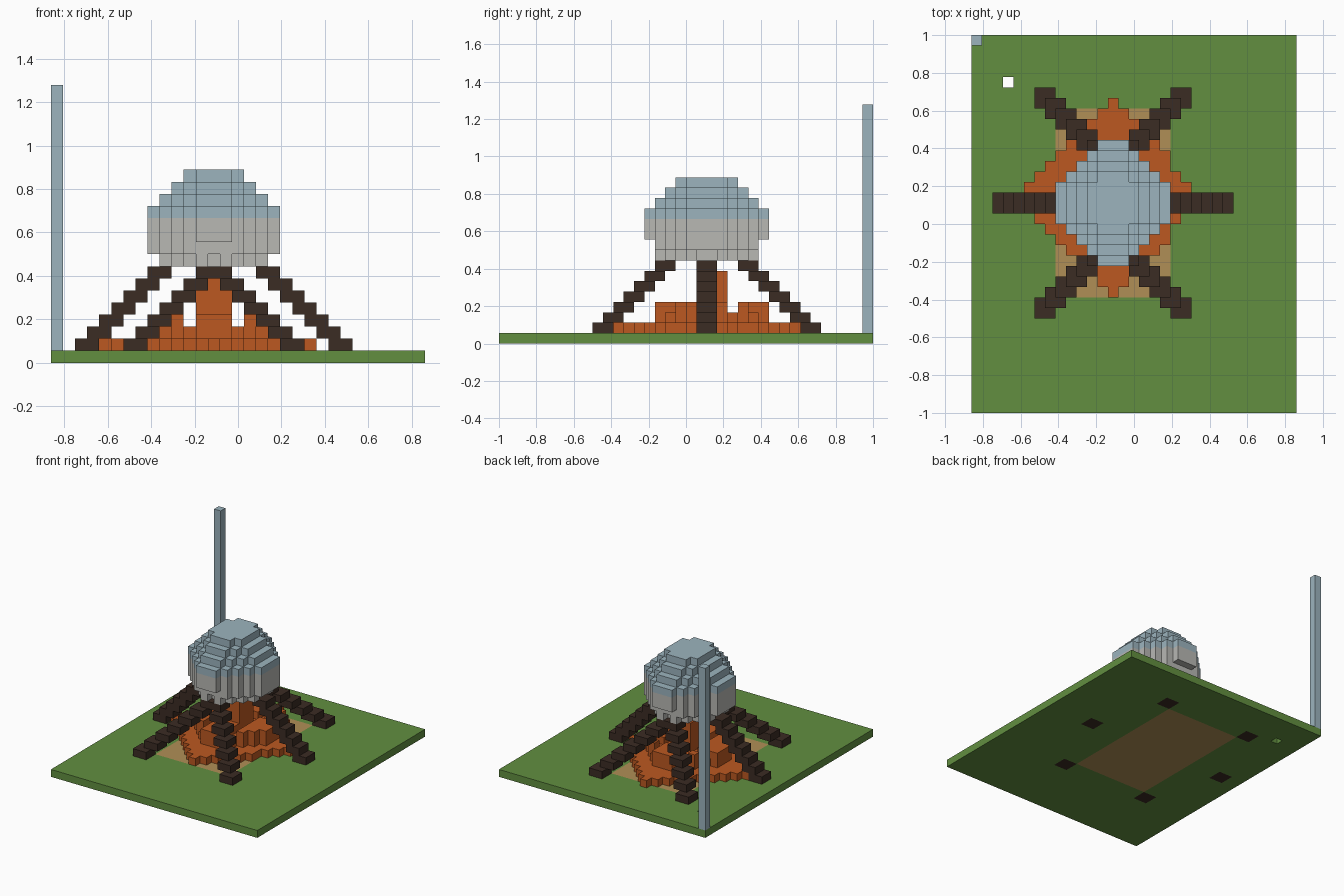
import bpy
import bmesh
from mathutils import Vector

if "Cube" in bpy.data.objects:
    bpy.data.objects.remove(bpy.data.objects["Cube"], do_unlink=True)

NX, NY = 31, 36          # lawn size in blocks
U = 2 / NY               # block size
CX, CY = 13, 19.5        # centre block of the dome and legs


def material(name, rgb):
    m = bpy.data.materials.new(name)
    m.use_nodes = True
    m.diffuse_color = (*rgb, 1)
    bsdf = next(n for n in m.node_tree.nodes if n.type == "BSDF_PRINCIPLED")
    bsdf.inputs["Base Color"].default_value = (*rgb, 1)
    return m


GREEN = material("grass_green", (0.122, 0.275, 0.051))
SAND = material("sand", (0.434, 0.275, 0.093))
BROWN = material("dark_brown", (0.044, 0.025, 0.017))
ORANGE = material("ember_orange", (0.503, 0.098, 0.015))
BLUE = material("pale_blue", (0.332, 0.456, 0.515))
GRAY = material("light_gray", (0.479, 0.479, 0.456))


def blocks(name, cells, colours, rule=lambda c: 0):
    """Join unit blocks into one mesh, leaving out the faces between them."""
    cells = set(cells)
    bm = bmesh.new()
    corners = {}

    def vert(p):
        key = tuple(round(v) for v in p)
        if key not in corners:
            x, y, z = key
            corners[key] = bm.verts.new(((x - NX / 2) * U, (y - NY / 2) * U, z * U))
        return corners[key]

    for c in sorted(cells):
        for axis in range(3):
            for side in (-1, 1):
                n = Vector((0, 0, 0))
                n[axis] = side
                if tuple(round(v) for v in Vector(c) + n) in cells:
                    continue
                a = Vector((0, 0, 0))
                a[(axis + 1) % 3] = 1
                b = n.cross(a)
                mid = Vector(c) + Vector((0.5, 0.5, 0.5)) + n / 2
                quad = [vert(mid + (s * a + t * b) / 2)
                        for s, t in ((-1, -1), (1, -1), (1, 1), (-1, 1))]
                face = bm.faces.new(quad)
                face.material_index = rule(c)
    mesh = bpy.data.meshes.new(name)
    bm.to_mesh(mesh)
    bm.free()
    for m in colours:
        mesh.materials.append(m)
    obj = bpy.data.objects.new(name, mesh)
    bpy.context.collection.objects.link(obj)
    return obj


def box(xs, ys, zs):
    return {(x, y, z) for x in xs for y in ys for z in zs}


def mirror_x(cells):
    return {(2 * CX - x, y, z) for x, y, z in cells}


def mirror_y(cells):
    return {(x, round(2 * CY) - y, z) for x, y, z in cells}


# Six stepped legs, each two blocks wide
side_leg, corner_leg = set(), set()
for k in range(1, 8):
    side_leg |= box((k + 1, k + 2), (19, 20), (k,))
    corner_leg |= box((k + 5, k + 6), (k + 8, k + 9), (k,))
legs = {
    "right_leg": side_leg,
    "left_leg": mirror_x(side_leg),
    "front_right_leg": corner_leg,
    "front_left_leg": mirror_x(corner_leg),
    "back_right_leg": mirror_y(corner_leg),
    "back_left_leg": mirror_x(mirror_y(corner_leg)),
}
feet = set()
for name, cells in legs.items():
    blocks(name, cells, [BROWN])
    feet |= {(x, y) for x, y, z in cells if z == 1}


# Lawn with a sand patch, buried feet and one small hole
def floor_colour(c):
    x, y, z = c
    if (x, y) in feet:
        return 2
    return 1 if 8 <= x <= 18 and 11 <= y <= 28 else 0


lawn = box(range(NX), range(NY), (0,)) - {(3, 31, 0)}
blocks("lawn", lawn, [GREEN, SAND, BROWN], floor_colour)

# Corner pole
blocks("pole", box((0,), (NY - 1,), range(1, 23)), [BLUE])

# Ember heap: wide diamond skirt, ring of lumps and a central spire
heap = set()
for x, y, z in box(range(NX), range(NY), (1, 2, 3)):
    dx, dy = x - 13, y - 20
    ax, ay = abs(dx), abs(dy)
    if z == 1:
        w = 9 - ay
        inside = -w <= dx <= w - (1 if w > 5 else 0)
    else:
        inside = ax <= 5 and ay <= 5 and ax + ay <= 6
        if z == 3:
            inside = inside and (ax >= 3 or (ax <= 1 and ay >= 2)) and dy != 2
    if inside:
        heap.add((x, y, z))
heap |= box(range(12, 15), range(19, 22), range(3, 7))
all_legs = set().union(*legs.values())
blocks("ember_heap", heap - all_legs, [ORANGE])

# Dome: octagonal layers, gray below and blue above
radius = {8: 4, 9: 5, 10: 5, 11: 5, 12: 5, 13: 4, 14: 3, 15: 2}
dome = set()
for z, r in radius.items():
    for x, y, _ in box(range(NX), range(NY), (z,)):
        ax, ay = abs(x - CX), abs(y - CY)
        reach = 4.5 if z == 9 else r + 0.5
        notch = z == 8 and ((ax == 0 and ay > 4) or (ax == 4 and ay < 1))
        if ax <= r and ay <= reach and ax + ay <= r + 1.5 and not notch:
            dome.add((x, y, z))
blocks("dome", dome, [GRAY, BLUE], lambda c: 1 if c[2] >= 12 else 0)
